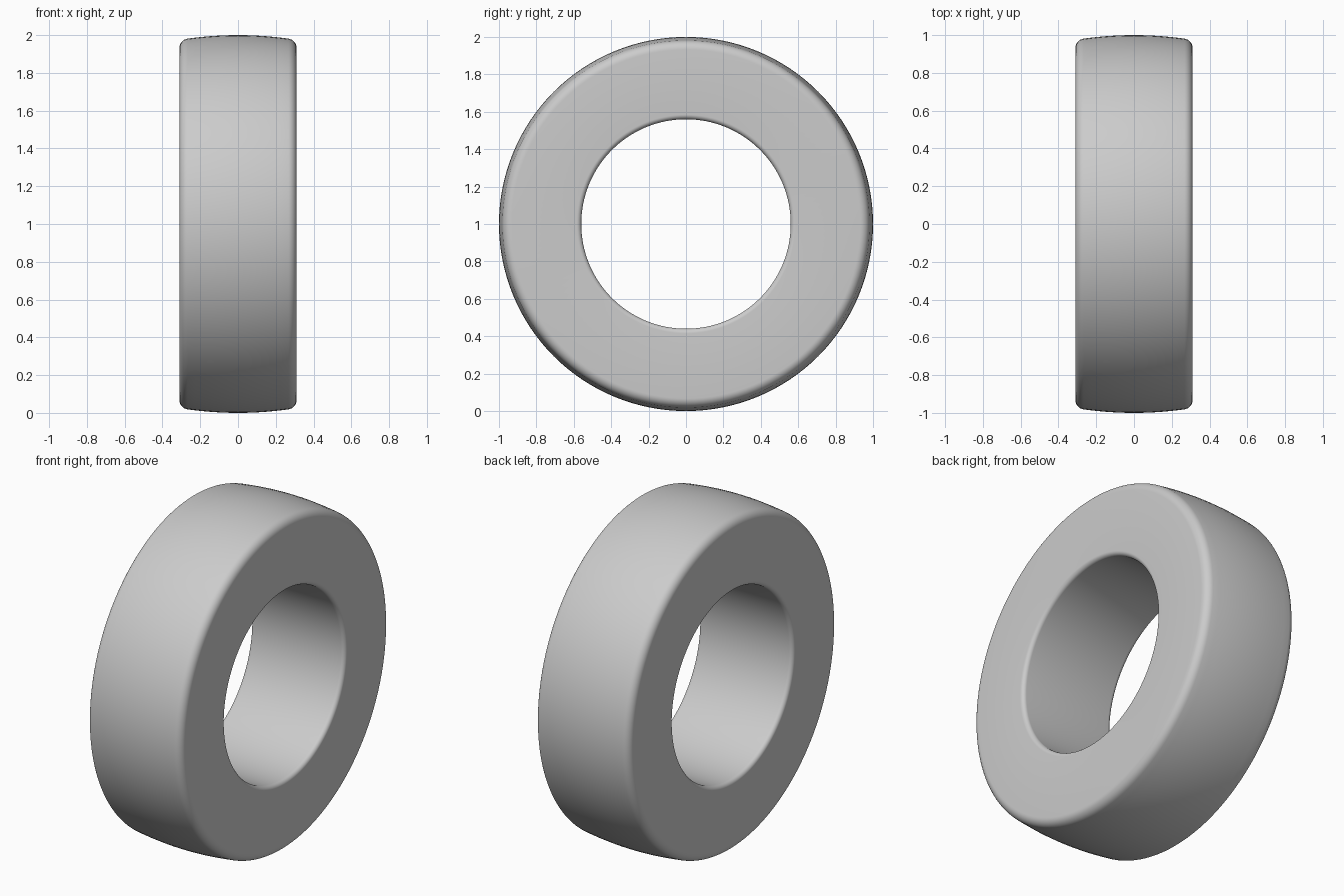
import bpy, bmesh, math
from mathutils import Vector, Matrix

default = bpy.data.objects.get("Cube")
if default:
    bpy.data.objects.remove(default, do_unlink=True)

OUTER, BORE, HALF = 1.0, 0.56, 0.31   # radii and half width
CROWN, SHOULDER, LIP = 0.018, 0.05, 0.025
SEGMENTS = 128


def arc(cx, cr, radius, start, end, steps=8):
    """Points (x, radius) along a rounded corner, angles in degrees."""
    angles = [math.radians(start + (end - start) * i / steps) for i in range(steps + 1)]
    return [(cx + radius * math.cos(a), cr + radius * math.sin(a)) for a in angles]


# Half of the cross-section: crowned tread, shoulder, side wall, bore lip
edge = HALF - SHOULDER
tread = [(edge * i / 8, OUTER - CROWN * (i / 8) ** 2) for i in range(8)]
tilt = math.degrees(math.atan(2 * CROWN / edge))
half = tread + arc(edge, OUTER - CROWN - SHOULDER, SHOULDER, 90 - tilt, 0)
half += arc(HALF - LIP, BORE + LIP, LIP, 0, -90)
profile = half + [(-x, r) for x, r in reversed(half) if x > 0]

# Revolve the closed section about the x axis
bm = bmesh.new()
verts = [bm.verts.new((x, 0, r)) for x, r in profile]
edges = [bm.edges.new((v, verts[(i + 1) % len(verts)])) for i, v in enumerate(verts)]
bmesh.ops.spin(bm, geom=verts + edges, cent=Vector(), axis=Vector((1, 0, 0)),
               angle=math.tau, steps=SEGMENTS, use_merge=True)
bmesh.ops.remove_doubles(bm, verts=bm.verts[:], dist=0.0001)
bmesh.ops.recalc_face_normals(bm, faces=bm.faces[:])
bmesh.ops.translate(bm, verts=bm.verts[:], vec=(0, 0, OUTER))
mesh = bpy.data.meshes.new("tyre_ring")
bm.to_mesh(mesh)
bm.free()
ring = bpy.data.objects.new("tyre_ring", mesh)
bpy.context.collection.objects.link(ring)

# Plain grey finish
grey = bpy.data.materials.new("light_grey")
grey.use_nodes = True
colour = (0.6, 0.6, 0.6, 1)
grey.diffuse_color = colour
grey.node_tree.nodes["Principled BSDF"].inputs["Base Color"].default_value = colour
mesh.materials.append(grey)

bpy.ops.object.select_all(action='DESELECT')
ring.select_set(True)
bpy.context.view_layer.objects.active = ring
bpy.ops.object.shade_smooth_by_angle(angle=math.radians(35))
